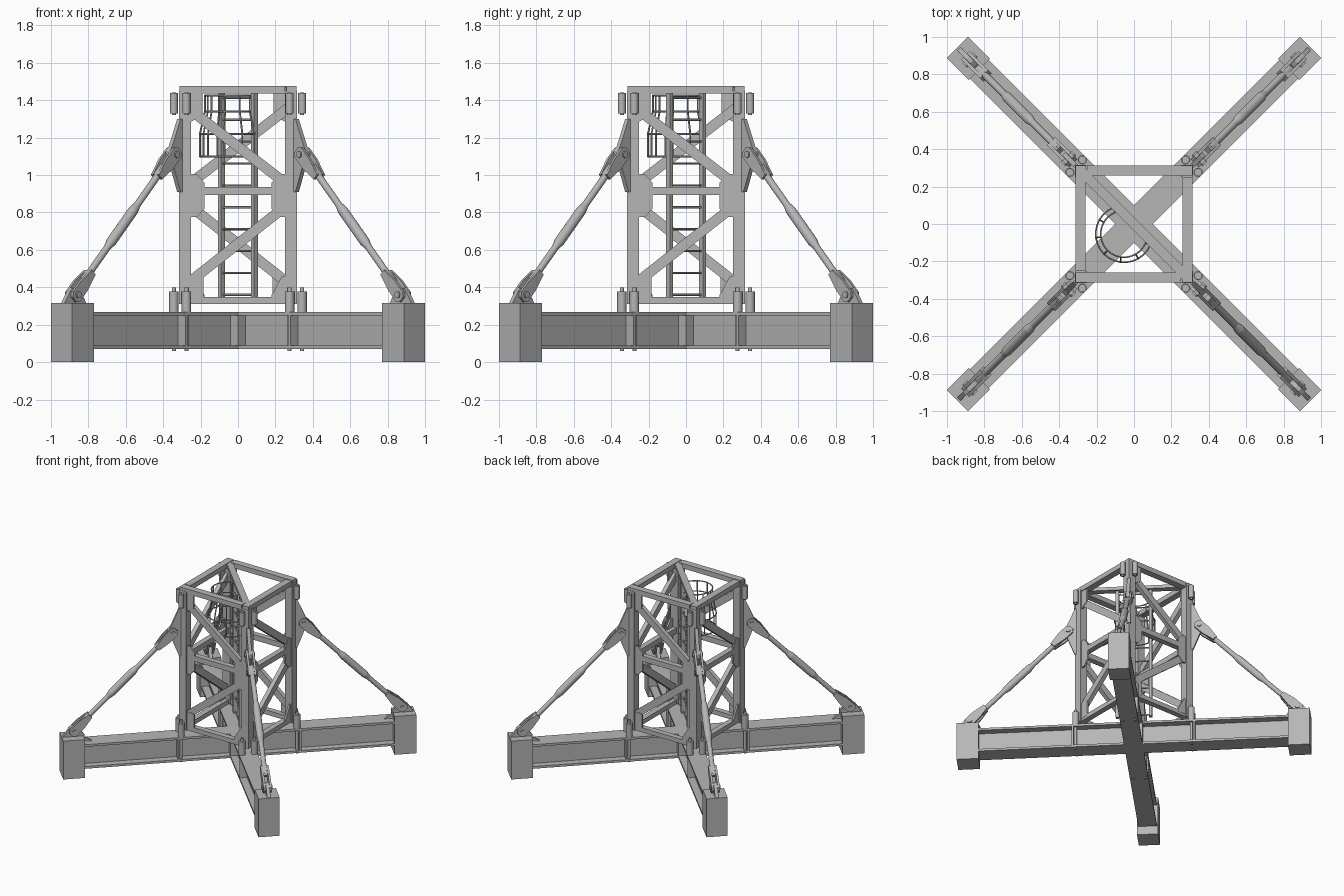
import bpy, bmesh, math
from mathutils import Matrix, Vector

cube = bpy.data.objects.get("Cube")
if cube:
    bpy.data.objects.remove(cube, do_unlink=True)

steel = bpy.data.materials.new("grey steel")
steel.use_nodes = True
GREY = (0.47, 0.47, 0.47, 1)
steel.diffuse_color = GREY
steel.node_tree.nodes["Principled BSDF"].inputs["Base Color"].default_value = GREY

I = Matrix.Identity(4)
DIAG = math.pi / 4


def box(bm, x, y, z, m=I):
    """Box from (low, high) ranges."""
    spans = (x, y, z)
    centre = Vector([(a + b) / 2 for a, b in spans])
    size = Matrix.Diagonal([b - a for a, b in spans] + [1])
    bmesh.ops.create_cube(bm, size=1, matrix=m @ Matrix.Translation(centre) @ size)


def rod(bm, a, b, r1, r2=None, sides=12):
    """Round bar or cone between two points."""
    a, b = Vector(a), Vector(b)
    turn = (b - a).to_track_quat('Z', 'Y').to_matrix().to_4x4()
    bmesh.ops.create_cone(bm, cap_ends=True, segments=sides, radius1=r1,
                          radius2=r1 if r2 is None else r2, depth=(b - a).length,
                          matrix=Matrix.Translation((a + b) / 2) @ turn)


def plate(bm, pts, y, thick, m=I):
    """Flat outline in the xz plane, thickened along y."""
    face = bm.faces.new([bm.verts.new(m @ Vector((px, y - thick / 2, pz))) for px, pz in pts])
    out = bmesh.ops.extrude_face_region(bm, geom=[face])
    moved = [g for g in out["geom"] if isinstance(g, bmesh.types.BMVert)]
    bmesh.ops.translate(bm, verts=moved, vec=m.to_3x3() @ Vector((0, thick, 0)))


def bar(bm, a, b, width, y, thick):
    """Flat diagonal bar between two points of the xz plane."""
    a, b = Vector(a), Vector(b)
    n = (b - a).orthogonal().normalized() * width / 2
    plate(bm, [a + n, b + n, b - n, a - n], y, thick)


def part(name, build, copies=1, start=0.0, smooth=False):
    """Make one object from a builder, repeated around z."""
    bm = bmesh.new()
    build(bm)
    bmesh.ops.rotate(bm, verts=bm.verts, matrix=Matrix.Rotation(start, 3, 'Z'))
    base = bm.verts[:] + bm.edges[:] + bm.faces[:]
    for k in range(1, copies):
        dup = bmesh.ops.duplicate(bm, geom=base)["geom"]
        bmesh.ops.rotate(bm, verts=[g for g in dup if isinstance(g, bmesh.types.BMVert)],
                         matrix=Matrix.Rotation(k * math.tau / copies, 3, 'Z'))
    bmesh.ops.recalc_face_normals(bm, faces=bm.faces)
    mesh = bpy.data.meshes.new(name)
    bm.to_mesh(mesh)
    bm.free()
    mesh.materials.append(steel)
    obj = bpy.data.objects.new(name, mesh)
    bpy.context.collection.objects.link(obj)
    if smooth:
        bpy.ops.object.select_all(action='DESELECT')
        obj.select_set(True)
        bpy.context.view_layer.objects.active = obj
        bpy.ops.object.shade_smooth_by_angle(angle=math.radians(40))
    return obj


# Cross base: four H-section arms meeting at the centre
HALF = 0.07

def arm(bm):
    reach = (HALF, 1.2)
    for z in ((0.07, 0.088), (0.25, 0.268)):
        box(bm, reach, (-HALF, HALF), z)
    box(bm, reach, (-0.014, 0.014), (0.08, 0.26))
    box(bm, (0.452, 0.466), (-HALF, HALF), (0.08, 0.26))
    # small wedge where the arm enters the foot
    plate(bm, [(1.1, 0.268), (1.18, 0.268), (1.18, 0.31)], 0, 0.02)

part("base_arms", arm, 4, DIAG)
part("base_hub", lambda bm: box(bm, (-HALF, HALF), (-HALF, HALF), (0.07, 0.268)), 1, DIAG)


# Foot blocks with lugs for the struts
PIN_TOP = Vector((0.495, 0, 1.11))
PIN_LOW = Vector((1.24, 0, 0.36))

part("feet", lambda bm: box(bm, (1.17, 1.335), (-0.08, 0.08), (0, 0.315)), 4, DIAG)

def foot_lug(bm):
    plate(bm, [(1.16, 0.315), (1.325, 0.315), (1.28, 0.38), (1.255, 0.397),
               (1.225, 0.397), (1.2, 0.38)], 0, 0.026)

part("foot_lugs", foot_lug, 4, DIAG)


# Tower: columns, rails, diagonals and gussets
IN, OUT = 0.25, 0.315

part("columns", lambda bm: box(bm, (IN, OUT), (IN, OUT), (0.31, 1.45)), 4)

def rails(bm):
    box(bm, (-0.313, IN), (-0.313, -0.258), (1.435, 1.475))
    box(bm, (-IN, IN), (-0.305, -0.26), (0.893, 0.937))
    box(bm, (-IN, IN), (-0.305, -0.26), (0.31, 0.347))

part("rails", rails, 4)

def diagonals(bm):
    bar(bm, (-0.27, 1.36), (0.25, 0.96), 0.055, -0.285, 0.035)
    bar(bm, (-0.27, 0.42), (0.25, 0.83), 0.055, -0.285, 0.035)

part("diagonals", diagonals, 4)

def gussets(bm):
    for s in (-1, 1):
        plate(bm, [(s * 0.26, 0.775), (s * 0.22, 0.775), (s * 0.18, 0.82), (s * 0.18, 0.96),
                   (s * 0.22, 1.005), (s * 0.26, 1.005)], -0.3, 0.014)
    plate(bm, [(-0.26, 0.33), (-0.185, 0.33), (-0.185, 0.46), (-0.26, 0.46)], -0.3, 0.014)
    plate(bm, [(0.26, 0.33), (0.18, 0.33), (0.18, 0.36), (0.235, 0.46), (0.26, 0.46)], -0.3, 0.014)
    plate(bm, [(-0.26, 1.44), (-0.19, 1.44), (-0.19, 1.32), (-0.26, 1.28)], -0.3, 0.014)

part("gussets", gussets, 4)

def top_brace(bm):
    box(bm, (-0.4, 0.4), (-0.025, 0.025), (1.445, 1.472))

part("top_brace", top_brace, 1, -DIAG)


# Bolt sleeves at the foot and head of every column
def sleeves(bm):
    for x, y in ((0.343, 0.276), (0.276, 0.343)):
        rod(bm, (x, y, 0.268), (x, y, 0.378), 0.025)
        rod(bm, (x, y, 0.06), (x, y, 0.4), 0.011)
        rod(bm, (x, y, 1.33), (x, y, 1.438), 0.021)
        rod(bm, (x, y, 1.32), (x, y, 1.442), 0.011)

part("bolt_sleeves", sleeves, 4, smooth=True)


# Strut brackets on the tower corners
def bracket(bm):
    plate(bm, [(0.42, 1.3), (0.447, 1.3), (0.51, 1.155), (0.53, 1.125), (0.53, 1.09),
               (0.51, 1.07), (0.447, 0.91), (0.42, 0.91)], 0, 0.026)

part("strut_brackets", bracket, 4, DIAG)


# Struts: turnbuckle rods with forked ends
AXIS = PIN_LOW - PIN_TOP

def strut_rod(bm):
    stations = [(0.1, 0.022), (0.17, 0.019), (0.36, 0.019), (0.4, 0.028),
                (0.62, 0.028), (0.66, 0.019), (0.84, 0.019), (0.9, 0.022)]
    for (t1, r1), (t2, r2) in zip(stations, stations[1:]):
        rod(bm, PIN_TOP + AXIS * t1, PIN_TOP + AXIS * t2, r1, r2, 16)
    for pin in (PIN_TOP, PIN_LOW):
        rod(bm, pin - Vector((0, 0.04, 0)), pin + Vector((0, 0.04, 0)), 0.018, sides=16)

def strut_forks(bm):
    pitch = math.atan2(-AXIS.z, AXIS.x)
    half = [(-0.035, 0.018), (-0.015, 0.036), (0.07, 0.036), (0.17, 0.018)]
    outline = half + [(x, -z) for x, z in reversed(half)]
    for pin, turn in ((PIN_TOP, pitch), (PIN_LOW, pitch + math.pi)):
        m = Matrix.Translation(pin) @ Matrix.Rotation(turn, 4, 'Y')
        for y in (-0.023, 0.023):
            plate(bm, outline, y, 0.016, m)
        box(bm, (0.09, 0.165), (-0.02, 0.02), (-0.019, 0.019), m)

part("strut_rods", strut_rod, 4, DIAG, smooth=True)
part("strut_forks", strut_forks, 4, DIAG)


# Ladder across the diagonal; local x runs along its width
def ladder(bm):
    for s in (-1, 1):
        x = s * 0.125
        box(bm, (x - 0.012, x + 0.012), (-0.016, 0.016), (0.345, 1.44))
    for k in range(10):
        z = 0.36 + 0.117 * k
        rod(bm, (-0.125, 0, z), (0.125, 0, z), 0.006, sides=6)

part("ladder", ladder, 1, -DIAG)


# Safety cage: hoops flaring outward at the bottom, joined by uprights
def cage(bm):
    def point(step, z, r):
        a = math.radians(-215 + step * 250 / 20)
        return Vector((r * math.cos(a), -0.075 + r * math.sin(a), z))

    hoops = ((1.1, 0.152), (1.22, 0.152), (1.34, 0.125), (1.425, 0.125))
    for z, r in hoops:
        for k in range(20):
            rod(bm, point(k, z, r), point(k + 1, z, r), 0.005, sides=6)
    for k in range(1, 20, 3):
        for (z1, r1), (z2, r2) in zip(hoops, hoops[1:]):
            rod(bm, point(k, z1, r1), point(k, z2, r2), 0.005, sides=6)

part("ladder_cage", cage, 1, -DIAG)
